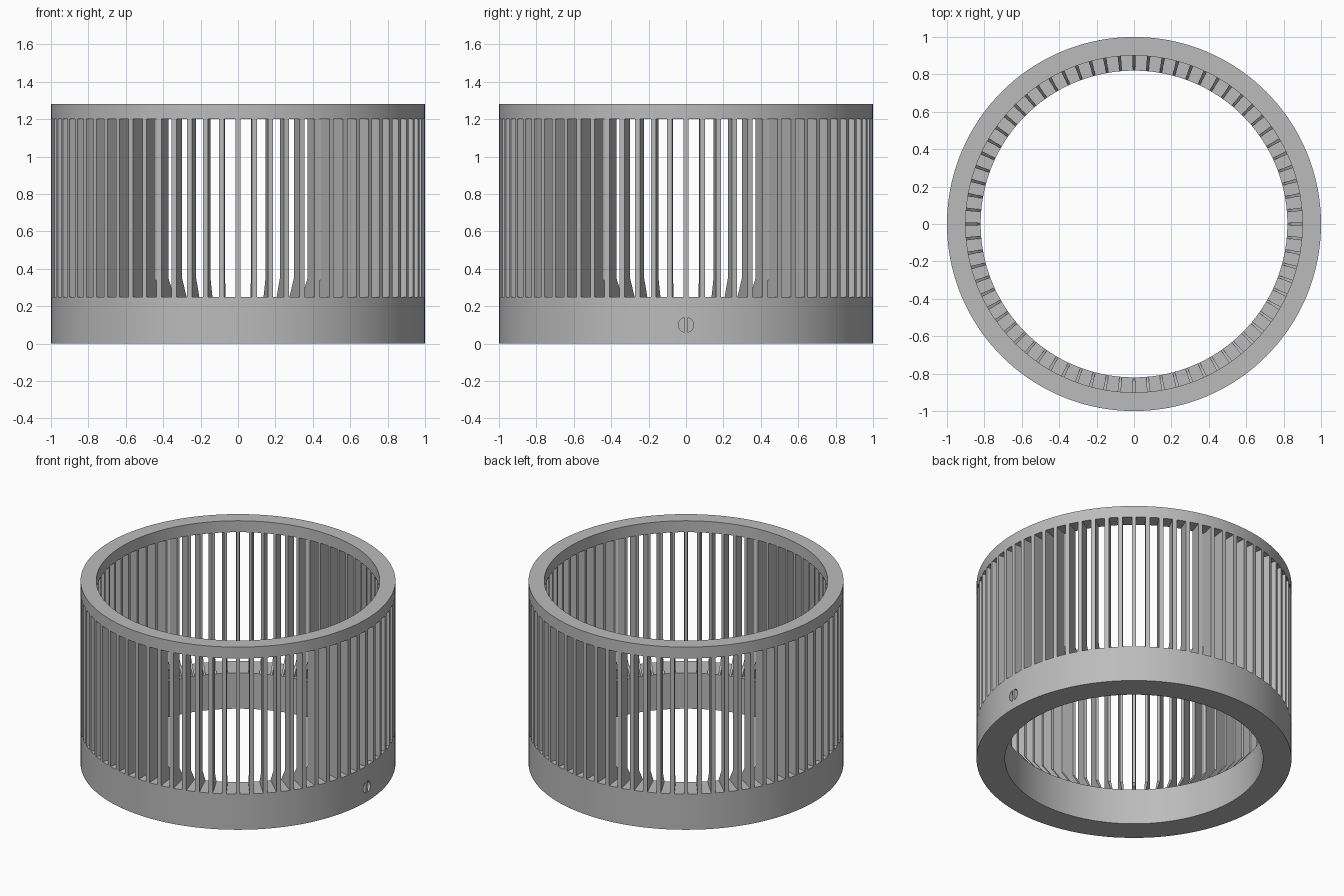
import bpy, bmesh
from math import sin, cos, pi, tau

cube = bpy.data.objects.get("Cube")
if cube:
    bpy.data.objects.remove(cube)

SLATS, SEGMENTS = 72, 144
OUTER, INNER, BASE_INNER = 1.0, 0.9, 0.82
BASE_TOP, RIM_BOTTOM, HEIGHT = 0.25, 1.2, 1.28
SLOT_WIDTH = 0.06

gray = bpy.data.materials.new("plain gray")
gray.use_nodes = True
gray.diffuse_color = (0.5, 0.5, 0.5, 1)
gray.node_tree.nodes["Principled BSDF"].inputs["Base Color"].default_value = (0.5, 0.5, 0.5, 1)


def finish(bm, name):
    bmesh.ops.recalc_face_normals(bm, faces=bm.faces)
    mesh = bpy.data.meshes.new(name)
    bm.to_mesh(mesh)
    bm.free()
    mesh.materials.append(gray)
    obj = bpy.data.objects.new(name, mesh)
    bpy.context.collection.objects.link(obj)
    return obj


def smooth(obj):
    bpy.ops.object.select_all(action="DESELECT")
    obj.select_set(True)
    bpy.context.view_layer.objects.active = obj
    bpy.ops.object.shade_smooth_by_angle(angle=pi / 6)


def ring(name, inner, outer, low, high):
    bm = bmesh.new()
    profile = [(inner, low), (outer, low), (outer, high), (inner, high)]
    loops = [[bm.verts.new((r * cos(a), r * sin(a), z)) for r, z in profile]
             for a in (tau * i / SEGMENTS for i in range(SEGMENTS))]
    for i, here in enumerate(loops):
        there = loops[(i + 1) % SEGMENTS]
        for j in range(4):
            k = (j + 1) % 4
            bm.faces.new((here[j], there[j], there[k], here[k]))
    return finish(bm, name)


def prism(bm, first, second):
    a = [bm.verts.new(p) for p in first]
    b = [bm.verts.new(p) for p in second]
    bm.faces.new(a)
    bm.faces.new(b[::-1])
    for i in range(len(a)):
        j = (i + 1) % len(a)
        bm.faces.new((a[i], b[i], b[j], a[j]))


# Solid bands at the bottom and top
base_ring = ring("base_ring", BASE_INNER, OUTER, 0, BASE_TOP)
top_rim = ring("top_rim", INNER, OUTER, RIM_BOTTOM, HEIGHT)

# Thin upright slats, each with a sloping foot on the inside
bm = bmesh.new()
slat_profile = [(INNER, RIM_BOTTOM), (OUTER, RIM_BOTTOM), (OUTER, BASE_TOP),
                (BASE_INNER, BASE_TOP), (INNER, 0.35)]
for i in range(SLATS):
    angle = tau * i / SLATS

    def side(sign):
        points = []
        for r, z in slat_profile:
            a = angle + sign * (pi / SLATS - SLOT_WIDTH / 2 / r)
            points.append((r * cos(a), r * sin(a), z))
        return points

    prism(bm, side(-1), side(1))
slats = finish(bm, "slats")

# Two half-round recesses in the left side of the base
bm = bmesh.new()
for sign in (-1, 1):
    arc = [(sign * (0.008 + 0.032 * sin(pi * i / 12)), 0.1 + 0.038 * cos(pi * i / 12))
           for i in range(13)]
    prism(bm, [(0.96, y, z) for y, z in arc], [(1.05, y, z) for y, z in arc])
cutter = finish(bm, "recess_cutter")
cutter.hide_render = True
cutter.hide_viewport = True
cut = base_ring.modifiers.new("recesses", "BOOLEAN")
cut.operation = "DIFFERENCE"
cut.solver = "EXACT"
cut.object = cutter

for part in (base_ring, top_rim):
    smooth(part)
